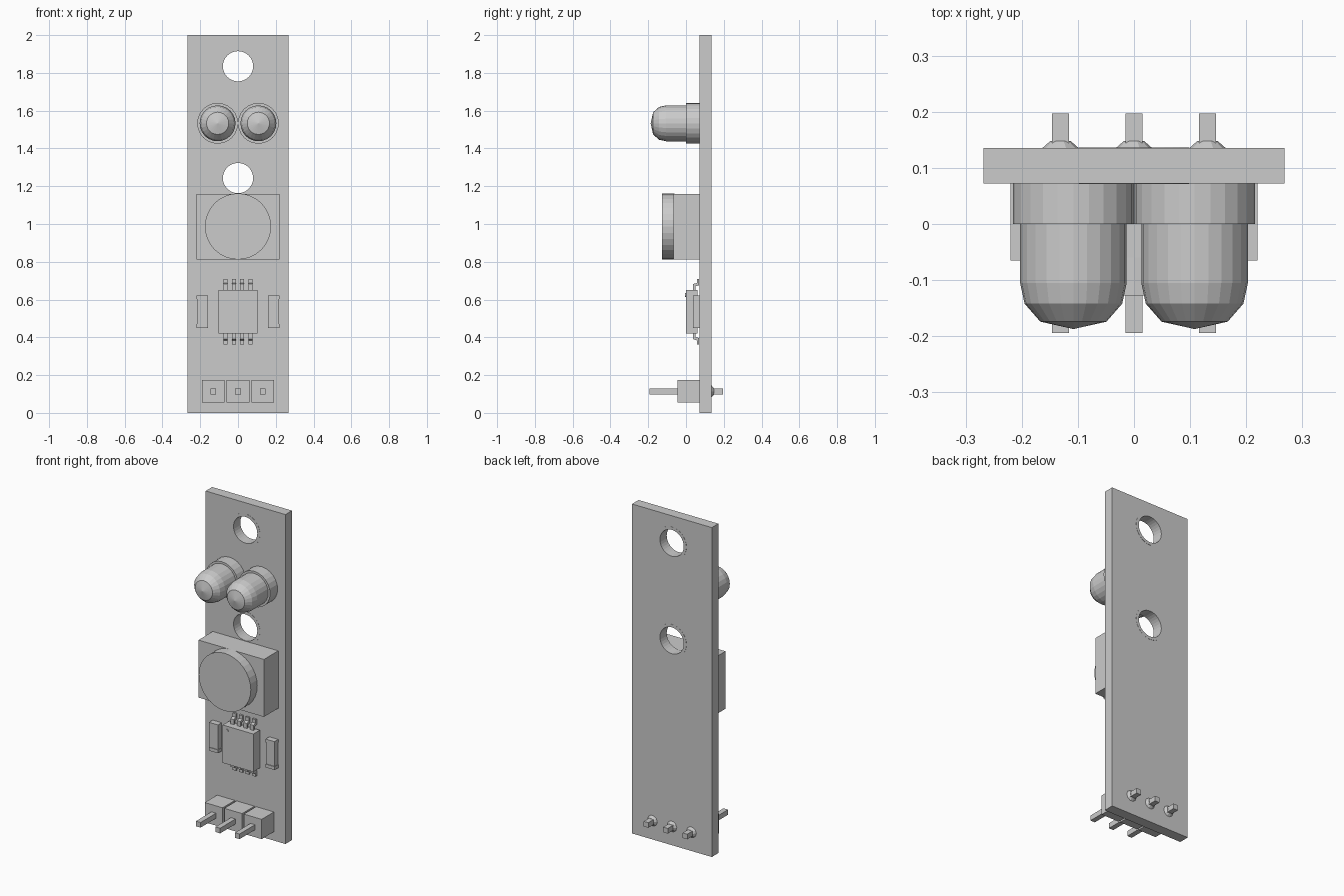
import bpy, math
from mathutils import Matrix

if "Cube" in bpy.data.objects:
    bpy.data.objects.remove(bpy.data.objects["Cube"])

grey = bpy.data.materials.new("light grey")
grey.diffuse_color = (0.6, 0.6, 0.6, 1)
grey.use_nodes = True
grey.node_tree.nodes["Principled BSDF"].inputs["Base Color"].default_value = grey.diffuse_color


def mesh_object(name, verts, faces):
    me = bpy.data.meshes.new(name)
    me.from_pydata(verts, [], faces)
    me.materials.append(grey)
    ob = bpy.data.objects.new(name, me)
    bpy.context.collection.objects.link(ob)
    return ob


def box(name, x0, x1, y0, y1, z0, z1):
    v = [(x, y, z) for x in (x0, x1) for y in (y0, y1) for z in (z0, z1)]
    f = [(0, 1, 3, 2), (4, 6, 7, 5), (0, 4, 5, 1), (2, 3, 7, 6), (0, 2, 6, 4), (1, 5, 7, 3)]
    return mesh_object(name, v, f)


def lathe(name, cx, cz, profile, n=24, closed=False):
    """Revolve (radius, y) points, listed from back to front, about a y axis."""
    v = [(cx + r * math.cos(2 * math.pi * i / n), y, cz + r * math.sin(2 * math.pi * i / n))
         for r, y in profile for i in range(n)]
    m = len(profile)
    f = []
    for k in range(m if closed else m - 1):
        a, b = k * n, (k + 1) % m * n
        for i in range(n):
            j = (i + 1) % n
            f.append((a + i, a + j, b + j, b + i))
    if not closed:
        f.append(tuple(reversed(range(n))))
        f.append(tuple((m - 1) * n + i for i in range(n)))
    return mesh_object(name, v, f)


def strip(name, path, x0, x1):
    """Extrude a closed (y, z) outline along x."""
    n = len(path)
    v = [(x, y, z) for x in (x0, x1) for y, z in path]
    f = [(i, (i + 1) % n, n + (i + 1) % n, n + i) for i in range(n)]
    f += [tuple(reversed(range(n))), tuple(range(n, 2 * n))]
    return mesh_object(name, v, f)


FRONT, BACK = 0.072, 0.135
HOLES = (1.835, 1.243)

# circuit board with two drilled holes
board = box("circuit_board", -0.268, 0.268, FRONT, BACK, 0, 2)
for z in HOLES:
    cutter = lathe("hole_cutter", 0, z, [(0.081, 0.3), (0.081, -0.1)], 32)
    mod = board.modifiers.new("hole", 'BOOLEAN')
    mod.object, mod.operation, mod.solver = cutter, 'DIFFERENCE', 'EXACT'
    bpy.context.view_layer.objects.active = board
    bpy.ops.object.modifier_apply(modifier=mod.name)
    bpy.data.objects.remove(cutter)

# thin plated rings lining the holes
for z in HOLES:
    lathe("hole_plating", 0, z, [(0.08, BACK + 0.001), (0.098, BACK + 0.001),
                                 (0.098, FRONT - 0.001), (0.08, FRONT - 0.001)], 32, True)

# pair of domed diodes
for s in (-1, 1):
    lathe("diode", s * 0.108, 1.533,
          [(0.108, FRONT), (0.108, 0), (0.095, 0), (0.095, -0.105), (0.087, -0.142),
           (0.059, -0.174), (0.001, -0.187)])

# adjustment dial on its square housing
box("dial_housing", -0.22, 0.22, -0.065, FRONT, 0.811, 1.16)
lathe("dial", 0, 0.987, [(0.175, -0.06), (0.175, -0.127)], 32)

# chip with its marker dot and bent legs
CZ = 0.536
box("chip_body", -0.103, 0.103, 0, 0.062, CZ - 0.115, CZ + 0.115)
lathe("chip_marker", -0.075, CZ + 0.088, [(0.01, 0.01), (0.01, -0.004)], 12)
for s in (-1, 1):
    leg = [(0.038, 0.11), (0.038, 0.146), (0.058, 0.152), (0.058, 0.173),
           (0.07, 0.173), (0.07, 0.14), (0.05, 0.134), (0.05, 0.11)]
    outline = [(y, CZ + s * d) for y, d in leg]
    if s > 0:
        outline.reverse()
    for i in range(4):
        x = (i - 1.5) * 0.044
        strip("chip_leg", outline, x - 0.011, x + 0.011)

# small surface parts beside the chip, with raised end caps
for s in (-1, 1):
    x = s * 0.19
    box("surface_part", x - 0.028, x + 0.028, 0.04, FRONT, CZ - 0.07, CZ + 0.07)
    for e in (-1, 1):
        z = CZ + e * 0.076
        box("surface_part_cap", x - 0.03, x + 0.03, 0.036, FRONT, z - 0.01, z + 0.01)

# pin header: blocks, pins and solder mounds on the back
for i in (-1, 0, 1):
    x, z = i * 0.131, 0.114
    box("header_block", x - 0.06, x + 0.06, -0.046, FRONT, z - 0.06, z + 0.06)
    box("header_pin", x - 0.0155, x + 0.0155, -0.194, 0.197, z - 0.0155, z + 0.0155)
    lathe("solder_mound", x, z, [(0.018, 0.148), (0.034, BACK - 0.001)], 10)

# consistent outward normals
import bmesh
for ob in bpy.data.objects:
    bm = bmesh.new()
    bm.from_mesh(ob.data)
    bmesh.ops.recalc_face_normals(bm, faces=bm.faces)
    bm.to_mesh(ob.data)
    bm.free()
